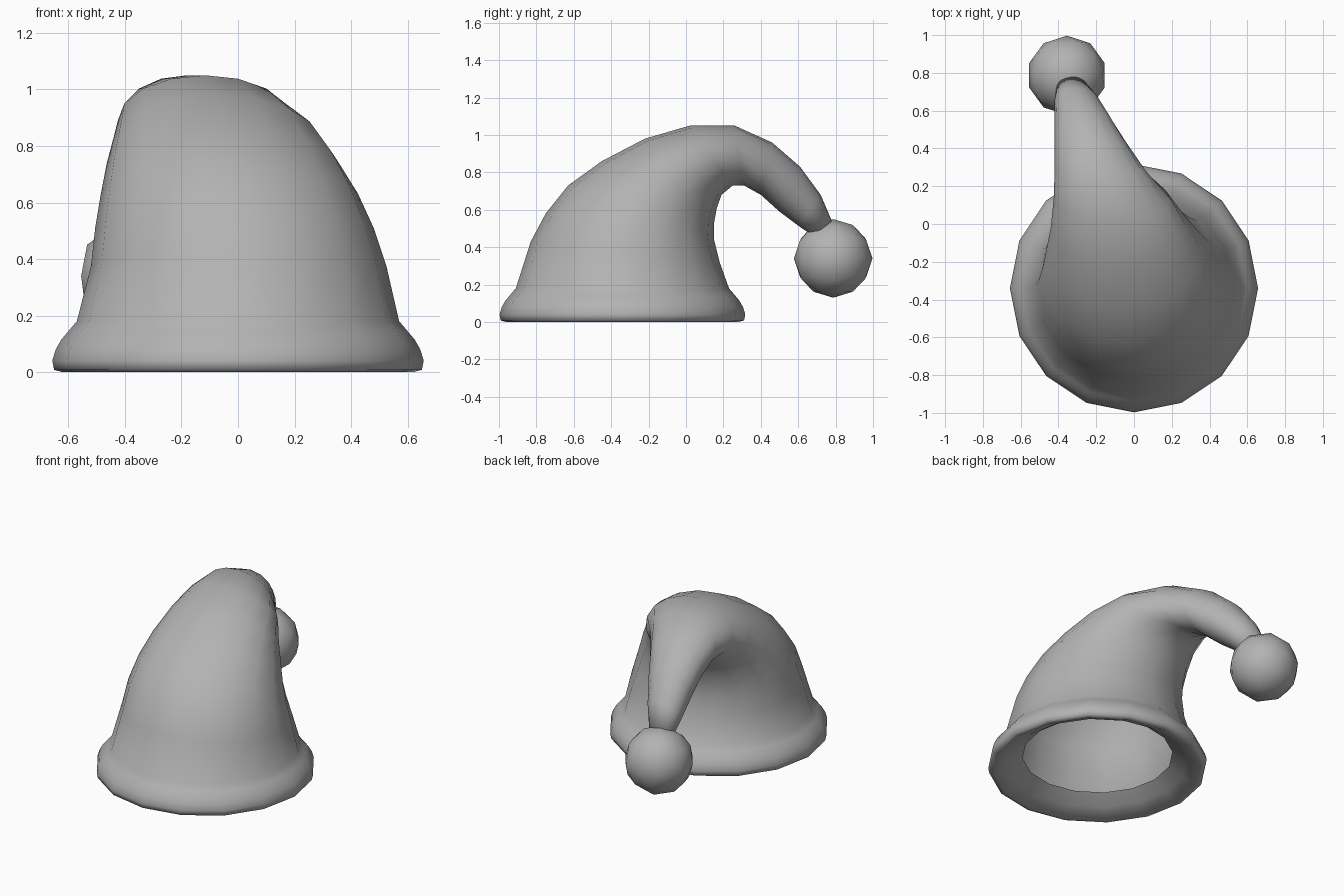
import bpy, bmesh, math
from mathutils import Vector

cube = bpy.data.objects.get("Cube")
if cube:
    bpy.data.objects.remove(cube, do_unlink=True)

SIDES = 16
CENTRE_Y = -0.34

cloth = bpy.data.materials.new("plain grey cloth")
cloth.use_nodes = True
grey = (0.45, 0.45, 0.45, 1)
cloth.diffuse_color = grey
cloth.node_tree.nodes["Principled BSDF"].inputs["Base Color"].default_value = grey


def finish(bm, name):
    """Turn a bmesh into a smooth shaded object."""
    mesh = bpy.data.meshes.new(name)
    bm.to_mesh(mesh)
    bm.free()
    mesh.materials.append(cloth)
    for face in mesh.polygons:
        face.use_smooth = True
    obj = bpy.data.objects.new(name, mesh)
    bpy.context.collection.objects.link(obj)
    return obj


def add_ring(bm, outer, inner, left, right):
    """Ellipse through an outer and an inner (y, z) point and two x limits."""
    a, b = Vector((0, *outer)), Vector((0, *inner))
    middle = (a + b) / 2 + Vector(((left + right) / 2, 0, 0))
    across = Vector(((right - left) / 2, 0, 0))
    along = (a - b) / 2
    angles = [math.tau * i / SIDES for i in range(SIDES)]
    return [bm.verts.new(middle + across * math.cos(t) + along * math.sin(t)) for t in angles]


# Brim: round profile of (radius, height), from the inner lip to the cone
brim = [(0.45, 0.10), (0.53, 0.045), (0.62, 0.0), (0.65, 0.008), (0.657, 0.04),
        (0.645, 0.08), (0.625, 0.115), (0.60, 0.145), (0.57, 0.18)]

# Drooping cone: outer (y, z), inner (y, z), x limits
cone = [((-0.83, 0.43), (0.18, 0.32), -0.52, 0.525),
        ((-0.75, 0.58), (0.15, 0.44), -0.505, 0.48),
        ((-0.63, 0.73), (0.15, 0.53), -0.485, 0.425),
        ((-0.45, 0.86), (0.165, 0.61), -0.465, 0.36),
        ((-0.22, 0.98), (0.19, 0.68), -0.44, 0.28),
        ((0.02, 1.05), (0.25, 0.73), -0.425, 0.19),
        ((0.26, 1.05), (0.31, 0.73), -0.42, 0.06),
        ((0.46, 0.96), (0.40, 0.68), -0.42, -0.04),
        ((0.61, 0.83), (0.50, 0.59), -0.42, -0.12),
        ((0.72, 0.68), (0.60, 0.515), -0.42, -0.19),
        ((0.78, 0.54), (0.68, 0.46), -0.41, -0.25)]

bm = bmesh.new()
rings = [add_ring(bm, (CENTRE_Y - r, z), (CENTRE_Y + r, z), -r, r) for r, z in brim]
rings += [add_ring(bm, *section) for section in cone]
for low, high in zip(rings, rings[1:]):
    for i in range(SIDES):
        j = (i + 1) % SIDES
        bm.faces.new((low[j], low[i], high[i], high[j]))
bm.faces.new(reversed(rings[-1]))
finish(bm, "hat_with_brim")

# Pompom at the end of the tail
bm = bmesh.new()
bmesh.ops.create_icosphere(bm, subdivisions=2, radius=0.21)
bmesh.ops.translate(bm, verts=bm.verts, vec=(-0.355, 0.787, 0.34))
finish(bm, "pompom")
